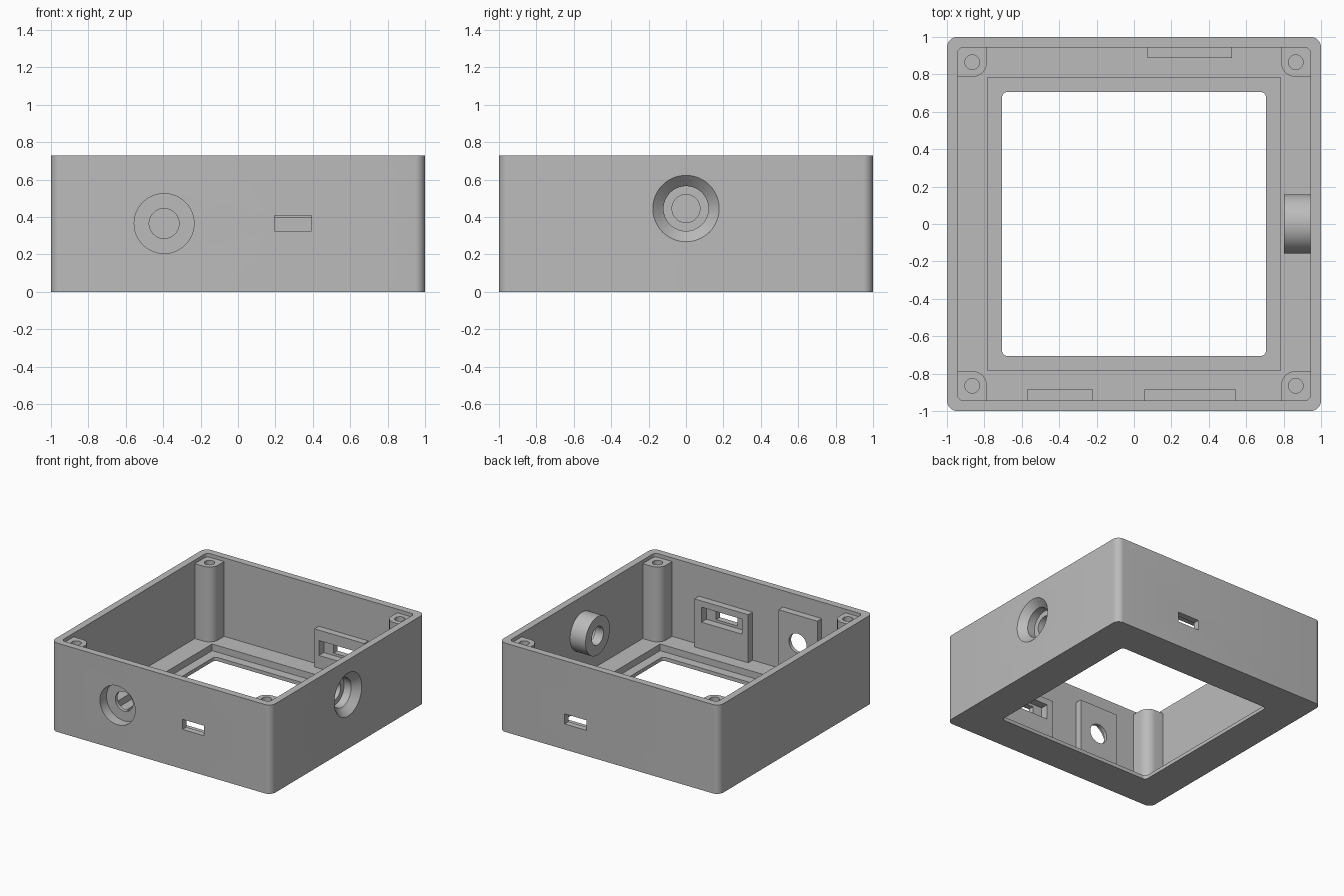
import bpy, bmesh, math
from mathutils import Vector, Matrix

if "Cube" in bpy.data.objects:
    bpy.data.objects.remove(bpy.data.objects["Cube"])

grey = bpy.data.materials.new("grey plastic")
grey.diffuse_color = (0.5, 0.5, 0.5, 1)
grey.use_nodes = True
grey.node_tree.nodes["Principled BSDF"].inputs["Base Color"].default_value = grey.diffuse_color


def make(name, bm):
    bmesh.ops.recalc_face_normals(bm, faces=bm.faces)
    me = bpy.data.meshes.new(name)
    bm.to_mesh(me)
    bm.free()
    me.materials.append(grey)
    ob = bpy.data.objects.new(name, me)
    bpy.context.collection.objects.link(ob)
    return ob


def block(x0, x1, y0, y1, z0, z1, radii=(0, 0, 0, 0), seg=8):
    """Upright prism; radii round the corners (+x+y, -x+y, -x-y, +x-y)."""
    bm = bmesh.new()
    pts = []
    for i, (x, y, sx, sy) in enumerate([(x1, y1, 1, 1), (x0, y1, -1, 1),
                                        (x0, y0, -1, -1), (x1, y0, 1, -1)]):
        r = radii[i]
        for k in range(seg + 1 if r else 1):
            a = math.pi / 2 * (i + k / seg)
            pts.append((x - sx * r + r * math.cos(a), y - sy * r + r * math.sin(a), z0)
                       if r else (x, y, z0))
    face = bm.faces.new([bm.verts.new(p) for p in pts])
    ext = bmesh.ops.extrude_face_region(bm, geom=[face])
    bmesh.ops.translate(bm, vec=(0, 0, z1 - z0),
                        verts=[v for v in ext["geom"] if isinstance(v, bmesh.types.BMVert)])
    return make("block", bm)


def rod(start, end, r1, r2=None):
    """Cylinder or cone between two points."""
    a, b = Vector(start), Vector(end)
    bm = bmesh.new()
    rot = (b - a).to_track_quat('Z', 'Y').to_matrix().to_4x4()
    bmesh.ops.create_cone(bm, cap_ends=True, segments=48, radius1=r1,
                          radius2=r1 if r2 is None else r2, depth=(b - a).length,
                          matrix=Matrix.Translation((a + b) / 2) @ rot)
    return make("rod", bm)


def combine(target, tool, op):
    mod = target.modifiers.new("bool", 'BOOLEAN')
    mod.operation, mod.solver, mod.object = op, 'EXACT', tool
    bpy.context.view_layer.objects.active = target
    bpy.ops.object.modifier_apply(modifier=mod.name)
    bpy.data.objects.remove(tool)


def add(tool):
    combine(case, tool, 'UNION')


def cut(tool):
    combine(case, tool, 'DIFFERENCE')


# Open case: rounded shell, stepped window in the floor
case = block(-1, 1, -1, 1, 0, 0.73, (0.055,) * 4)
case.name = "enclosure_case"
cut(block(-0.943, 0.943, -0.943, 0.943, 0.085, 0.9, (0.03,) * 4))
cut(block(-0.782, 0.782, -0.782, 0.782, 0.03, 0.2))
cut(block(-0.706, 0.706, -0.706, 0.706, -0.1, 0.2, (0.03,) * 4))

# Corner screw posts with blind holes
for i, (sx, sy) in enumerate([(-1, -1), (1, -1), (1, 1), (-1, 1)]):
    xs, ys = sorted((sx * 0.786, sx * 0.965)), sorted((sy * 0.786, sy * 0.965))
    radii = [0, 0, 0, 0]
    radii[i] = 0.08
    add(block(*xs, *ys, 0.05, 0.70, radii))
    cut(rod((sx * 0.865, sy * 0.865, 0.3), (sx * 0.865, sy * 0.865, 0.9), 0.039))

# Inner mounting plates: jack plate, front port plate, back port plate
add(block(-0.573, -0.22, -0.97, -0.886, 0.05, 0.595))
add(block(0.055, 0.545, -0.97, -0.886, 0.05, 0.48))
add(block(0.073, 0.525, 0.888, 0.97, 0.05, 0.398))

# Jack hole with counterbore on the front
cut(rod((-0.395, -1.1, 0.365), (-0.395, -0.915, 0.365), 0.16))
cut(rod((-0.395, -1.1, 0.365), (-0.395, -0.8, 0.365), 0.08))

# Port slots with wider pockets on the inside
cut(block(0.11, 0.48, -0.95, -0.8, 0.305, 0.428))
cut(block(0.195, 0.392, -1.1, -0.8, 0.325, 0.408))
cut(block(0.115, 0.485, 0.8, 0.95, 0.19, 0.312))
cut(block(0.205, 0.402, 0.8, 1.1, 0.21, 0.293))

# Right side boss with countersunk, stepped hole
Z = 0.445
add(rod((0.803, 0, Z), (0.97, 0, Z), 0.158))
cut(rod((1.01, 0, Z), (0.945, 0, Z), 0.188, 0.12))
cut(rod((1.0, 0, Z), (0.88, 0, Z), 0.12))
cut(rod((1.1, 0, Z), (0.7, 0, Z), 0.075))

# Smooth round surfaces, keep edges sharp
bpy.ops.object.select_all(action='DESELECT')
case.select_set(True)
bpy.context.view_layer.objects.active = case
bpy.ops.object.shade_smooth_by_angle(angle=math.radians(30))
